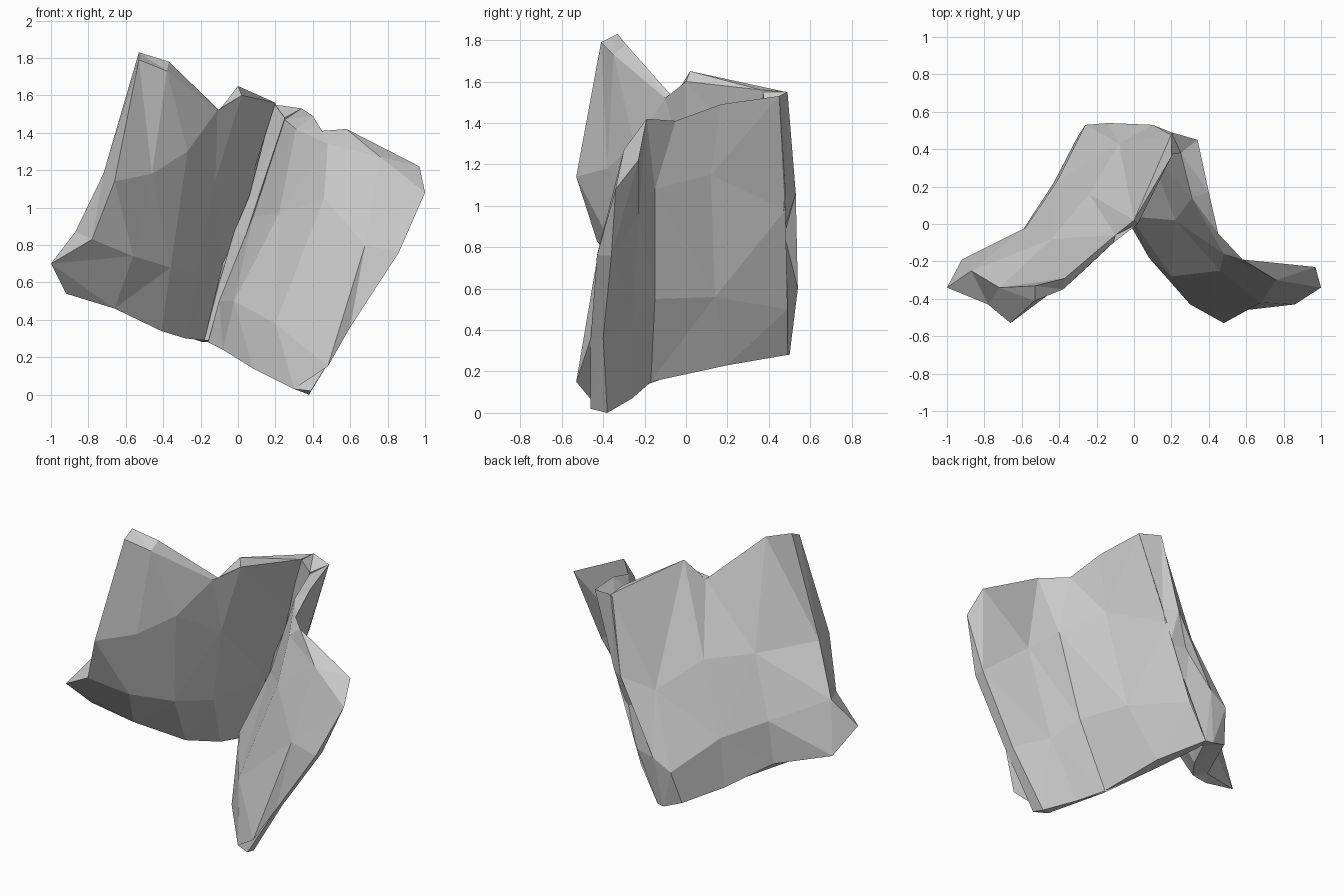
import bpy, bmesh


def loft_slab(name, rows):
    """Closed faceted slab. Each row holds a front line and a back line of points."""
    bm = bmesh.new()
    loops = [[bm.verts.new(p) for p in front + back[::-1]] for front, back in rows]
    n = len(loops[0])
    for lo, hi in zip(loops, loops[1:]):
        for i in range(n):
            j = (i + 1) % n
            bm.faces.new((lo[i], lo[j], hi[j], hi[i]))
    for loop in (loops[0], loops[-1]):
        for i in range(n // 2 - 1):
            bm.faces.new((loop[i], loop[i + 1], loop[n - 2 - i], loop[n - 1 - i]))
    bmesh.ops.triangulate(bm, faces=bm.faces[:])
    bmesh.ops.recalc_face_normals(bm, faces=bm.faces[:])
    mesh = bpy.data.meshes.new(name)
    bm.to_mesh(mesh)
    bm.free()
    obj = bpy.data.objects.new(name, mesh)
    bpy.context.collection.objects.link(obj)
    return obj


# Left leaf: outer edge to spine, bottom row to top row
loft_slab("left_leaf", [
    ([(-1, -.34, .70), (-.66, -.13, .46), (-.41, .05, .34), (-.28, .22, .30), (-.18, .42, .29)],
     [(-.92, -.19, .54), (-.60, -.04, .46), (-.43, .22, .36), (-.30, .47, .32), (-.19, .50, .28)]),
    ([(-.78, -.43, .83), (-.56, -.32, .74), (-.36, -.14, .68), (-.22, .06, .65), (-.08, .40, .70)],
     [(-.87, -.25, .87), (-.58, -.02, .74), (-.41, .23, .68), (-.26, .53, .53), (-.14, .54, .60)]),
    ([(-.66, -.53, 1.14), (-.46, -.38, 1.18), (-.27, -.25, 1.30), (-.12, .0, 1.15), (.08, .38, 1.18)],
     [(-.72, -.34, 1.18), (-.44, -.08, 1.12), (-.24, .16, 1.12), (-.08, .43, .98), (.10, .53, 1.06)]),
    ([(-.53, -.41, 1.79), (-.38, -.35, 1.73), (-.11, -.10, 1.52), (.02, .0, 1.60), (.20, .36, 1.56)],
     [(-.53, -.33, 1.83), (-.37, -.29, 1.78), (-.10, -.06, 1.52), (-.0, .02, 1.65), (.20, .48, 1.55)]),
])

# Right leaf: spine to outer edge, bottom row to top row
loft_slab("right_leaf", [
    ([(-.16, .40, .28), (-.08, .10, .24), (.08, -.18, .14), (.30, -.43, .03), (.39, -.46, .02)],
     [(-.14, .49, .28), (-.01, .20, .23), (.08, -.17, .15), (.22, -.26, .07), (.38, -.38, 0)]),
    ([(-.10, .42, .50), (-.02, .04, .50), (.20, -.28, .38), (.48, -.53, .15), (.60, -.46, .36)],
     [(-.02, .49, .50), (.17, .14, .56), (.29, -.15, .55), (.42, -.26, .42), (.60, -.40, .36)]),
    ([(.08, .40, .95), (.22, .02, .97), (.46, -.25, 1.05), (.68, -.42, .80), (.86, -.43, .76)],
     [(.15, .48, .98), (.32, .12, 1.15), (.45, -.15, 1.08), (.62, -.23, .95), (.86, -.36, .76)]),
    ([(.25, .38, 1.47), (.31, .14, 1.42), (.48, -.16, 1.34), (.76, -.30, 1.27), (1, -.34, 1.08)],
     [(.34, .45, 1.53), (.40, .17, 1.49), (.45, -.05, 1.41), (.58, -.19, 1.42), (.97, -.23, 1.22)]),
])

# Spine strip that joins the two leaves along the back
loft_slab("spine", [
    ([(-.18, .42, .29), (-.15, .42, .29)], [(-.19, .50, .28), (-.14, .49, .28)]),
    ([(-.10, .42, .60), (-.06, .42, .60)], [(-.14, .54, .60), (.01, .49, .60)]),
    ([(-.02, .40, .87), (.04, .40, .85)], [(-.02, .48, .87), (.11, .46, .85)]),
    ([(.06, .40, 1.06), (.11, .40, 1.06)], [(.10, .53, 1.06), (.18, .48, 1.06)]),
    ([(.19, .37, 1.56), (.25, .38, 1.48)], [(.20, .49, 1.55), (.34, .45, 1.53)]),
])
